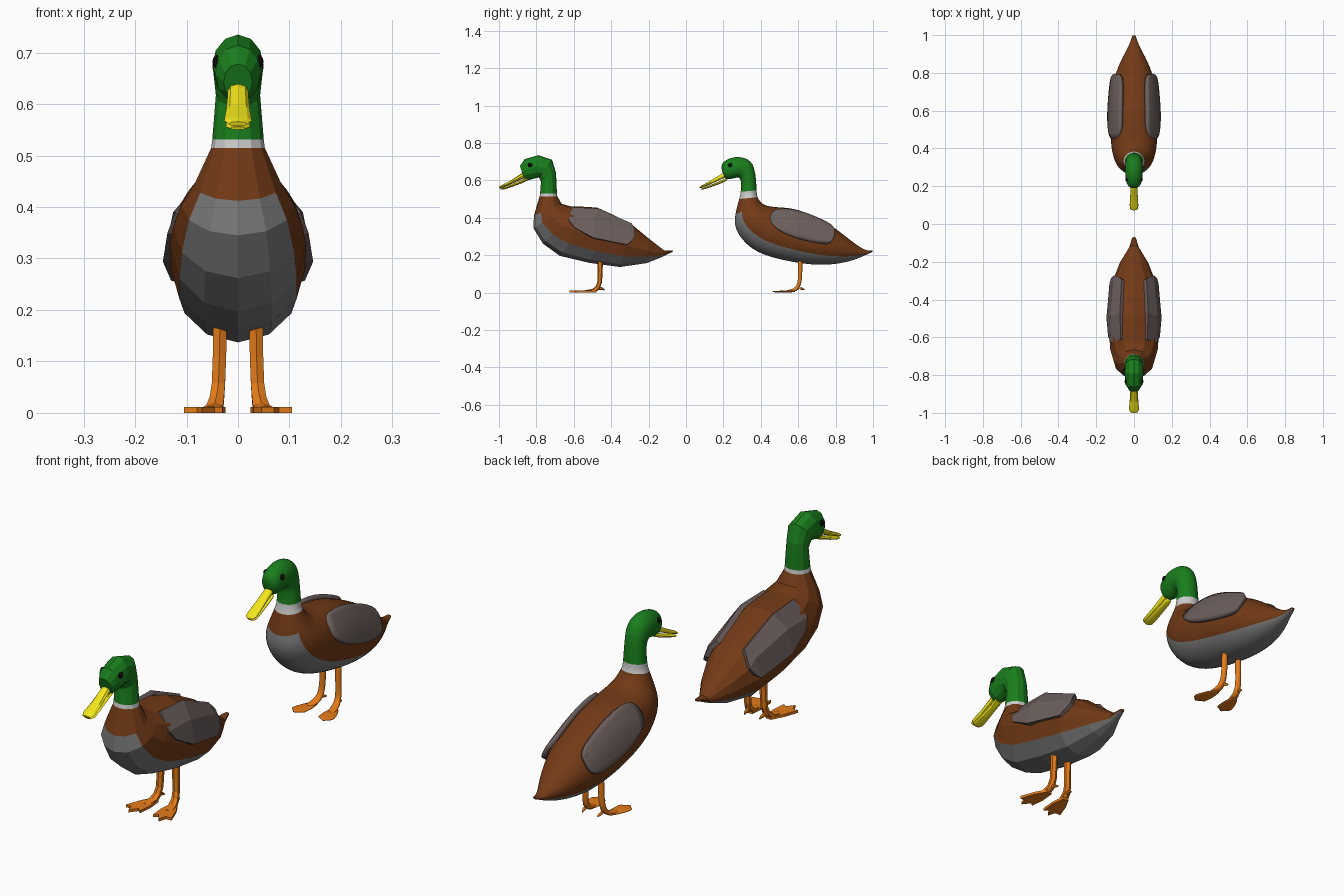
import bpy, bmesh
from math import sin, cos, pi

if "Cube" in bpy.data.objects:
    bpy.data.objects.remove(bpy.data.objects["Cube"])

COLORS = {
    "brown": (0.17, 0.042, 0.008), "green": (0.01, 0.21, 0.012), "white": (0.75, 0.75, 0.75),
    "grey": (0.2, 0.2, 0.2), "yellow": (0.9, 0.8, 0.01), "orange": (0.78, 0.2, 0.01),
    "wing": (0.15, 0.115, 0.11), "black": (0.004, 0.004, 0.004)}
MATS = {}
for n, c in COLORS.items():
    MATS[n] = bpy.data.materials.new(n)
    MATS[n].diffuse_color = (*c, 1)


def finish(bm, name, mats, smooth, mirror=False, sheet=False):
    """Turn a bmesh into an object, mirrored and subdivided as needed."""
    if not sheet:
        bmesh.ops.recalc_face_normals(bm, faces=bm.faces[:])
    for f in bm.faces:
        f.smooth = smooth
    me = bpy.data.meshes.new(name)
    bm.to_mesh(me)
    bm.free()
    for m in mats:
        me.materials.append(MATS[m])
    ob = bpy.data.objects.new(name, me)
    bpy.context.collection.objects.link(ob)
    if mirror:
        ob.modifiers.new("mirror", "MIRROR").use_mirror_merge = False
    if smooth:
        sub = ob.modifiers.new("subdivide", "SUBSURF")
        sub.levels = sub.render_levels = 2
        ob.location.y = 1.07
    if sheet:
        sol = ob.modifiers.new("thickness", "SOLIDIFY")
        sol.thickness = 0.02
        sol.offset = -1
    return ob


def loft(rings, sides, mat_of=lambda i, k: 0):
    """Skin elliptical rings: (back y, z, front y, z, half width, centre x)."""
    bm = bmesh.new()
    loops = []
    for yt, zt, yb, zb, w, cx in rings:
        loop = []
        for k in range(sides):
            a = 2 * pi * k / sides
            c = cos(a)
            loop.append(bm.verts.new((cx + w * sin(a), (yt + yb) / 2 + (yt - yb) / 2 * c,
                                      (zt + zb) / 2 + (zt - zb) / 2 * c)))
        loops.append(loop)
    for i in range(len(loops) - 1):
        for k in range(sides):
            k2 = (k + 1) % sides
            f = bm.faces.new((loops[i][k], loops[i][k2], loops[i + 1][k2], loops[i + 1][k]))
            f.material_index = mat_of(i, k)
    for i, loop in ((0, loops[0]), (len(loops) - 2, loops[-1])):
        bm.faces.new(loop).material_index = mat_of(i, 0)
    return bm


# head, neck and body as one skin: back point, belly point, half width
BODY = [
    (-.888, .678, -.865, .608, .028), (-.862, .714, -.840, .602, .044),
    (-.790, .735, -.803, .612, .050), (-.716, .710, -.787, .616, .048),
    (-.695, .640, -.775, .595, .043), (-.690, .531, -.780, .531, .050),
    (-.688, .515, -.783, .515, .052), (-.665, .475, -.813, .412, .085),
    (-.620, .462, -.816, .345, .110), (-.560, .460, -.765, .262, .126),
    (-.476, .455, -.675, .197, .132), (-.380, .412, -.520, .160, .132),
    (-.289, .364, -.353, .137, .120), (-.200, .290, -.210, .158, .075),
    (-.115, .224, -.130, .190, .025), (-.078, .226, -.082, .214, .012),
    (-.070, .226, -.073, .216, .009)]
# bill halves
UPPER = [(-.850, .652, -.850, .618, .021), (-.885, .634, -.880, .606, .020),
         (-.940, .598, -.935, .580, .023), (-.985, .575, -.980, .561, .027),
         (-1.0, .566, -.997, .557, .018)]
LOWER = [(-.850, .618, -.845, .600, .019), (-.880, .602, -.875, .586, .018),
         (-.935, .578, -.930, .565, .021), (-.978, .561, -.975, .551, .024),
         (-.992, .556, -.990, .550, .016)]
# leg bending into the foot, and the small hind toe
LEG = [(-.443, .190, -.475, .190, .016, .035), (-.446, .110, -.473, .110, .015, .036),
       (-.449, .055, -.474, .058, .015, .038), (-.462, .018, -.482, .036, .016, .041),
       (-.486, .002, -.500, .020, .019, .045), (-.540, .001, -.540, .013, .020, .053)]
HIND_TOE = [(-.462, .034, -.466, .014, .008, .039), (-.444, .026, -.446, .014, .006, .037),
            (-.434, .018, -.436, .012, .003, .035)]
# webbed foot outline
FOOT = [(.030, -.480), (.024, -.540), (.030, -.603), (.046, -.590), (.070, -.622),
        (.080, -.590), (.105, -.588), (.082, -.525), (.056, -.478)]
# wing columns front to back, each from top to bottom
WING = [
    [(.070, -.612, .457), (.122, -.627, .390), (.137, -.598, .350)],
    [(.075, -.468, .450), (.126, -.490, .390), (.146, -.497, .294)],
    [(.066, -.290, .370), (.108, -.300, .335), (.130, -.315, .257)],
    [(.088, -.276, .345), (.106, -.272, .305), (.122, -.288, .277)]]


def body_material(i, k):
    if i < 5:
        return 0
    if i == 5:
        return 1
    return 3 if i >= 7 and 4 <= k <= 7 else 2


def centred(rings):
    return [(*r, 0) for r in rings]


def duck(prefix, smooth):
    finish(loft(centred(BODY), 12, body_material), prefix + "_body",
           ["green", "white", "brown", "grey"], smooth)
    finish(loft(centred(UPPER), 8), prefix + "_upper_bill", ["yellow"], smooth)
    finish(loft(centred(LOWER), 8), prefix + "_lower_bill", ["yellow"], smooth)
    finish(loft(LEG, 6), prefix + "_legs", ["orange"], smooth, True)
    finish(loft(HIND_TOE, 6), prefix + "_hind_toes", ["orange"], smooth, True)

    # webbed feet
    bm = bmesh.new()
    face = bm.faces.new([bm.verts.new((x, y, 0)) for x, y in FOOT])
    top = bmesh.ops.extrude_face_region(bm, geom=[face], use_keep_orig=True)["geom"]
    for v in top:
        if isinstance(v, bmesh.types.BMVert):
            v.co.z = 0.011
    finish(bm, prefix + "_feet", ["orange"], smooth, True)

    # folded wings
    bm = bmesh.new()
    g = [[bm.verts.new(p) for p in col] for col in WING]
    for i in range(3):
        for j in range(2):
            bm.faces.new((g[i][j], g[i][j + 1], g[i + 1][j + 1], g[i + 1][j]))
    finish(bm, prefix + "_wings", ["wing"], smooth, True, True)

    # eyes
    bm = bmesh.new()
    bmesh.ops.create_uvsphere(bm, u_segments=10, v_segments=6, radius=0.013)
    bmesh.ops.scale(bm, vec=(0.7, 1, 1), verts=bm.verts)
    bmesh.ops.translate(bm, vec=(0.038 if smooth else 0.041, -0.833, 0.682), verts=bm.verts)
    finish(bm, prefix + "_eyes", ["black"], smooth, True)


duck("faceted_duck", False)
duck("smooth_duck", True)

for m in bpy.data.materials:
    if m.users and not m.is_grease_pencil:
        m.use_nodes = True
        m.node_tree.nodes["Principled BSDF"].inputs["Base Color"].default_value = m.diffuse_color
